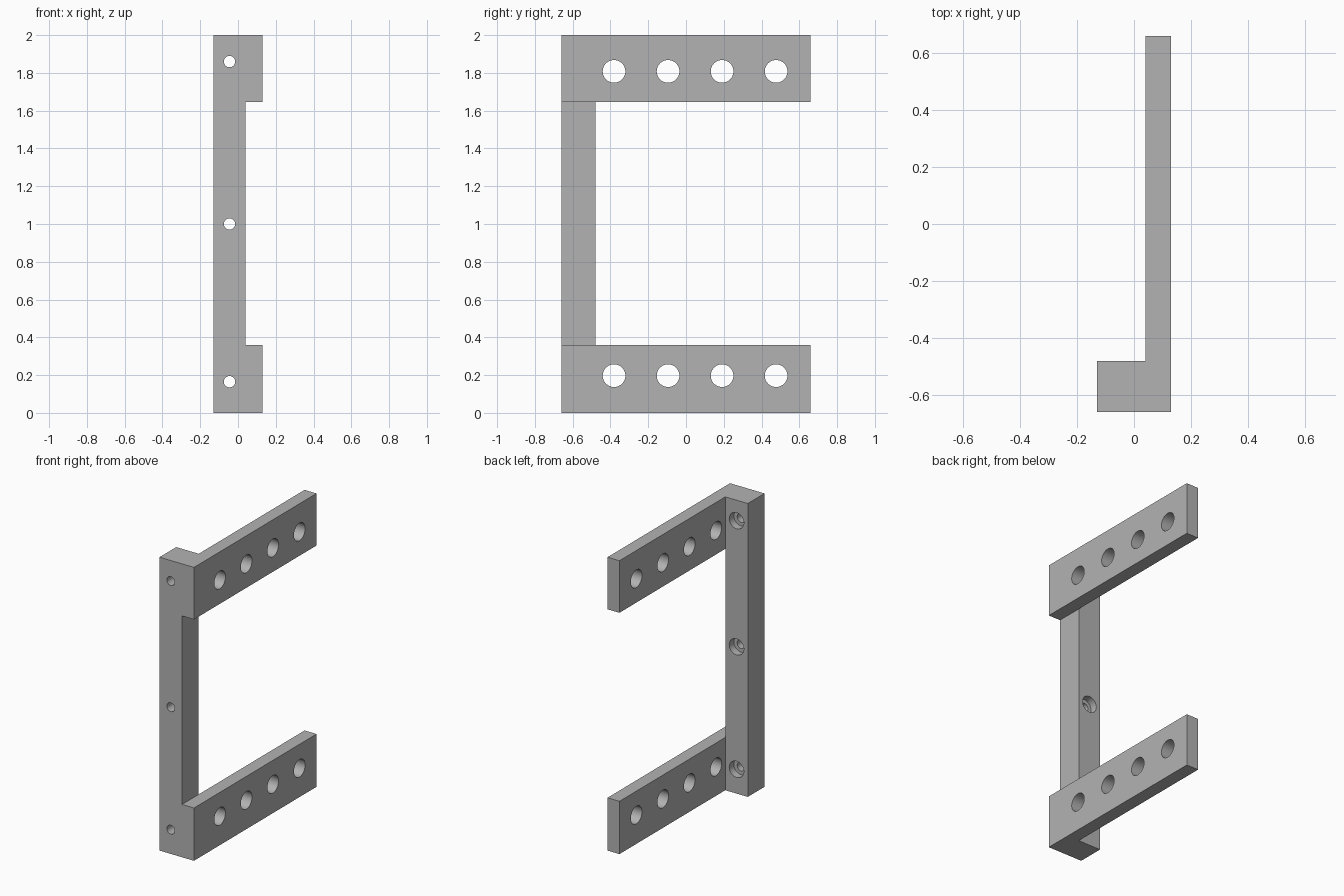
import bpy
import math
from mathutils import Vector

cube = bpy.data.objects.get("Cube")
if cube:
    bpy.data.objects.remove(cube, do_unlink=True)

# Single grey finish
grey = bpy.data.materials.new("plain grey")
grey.use_nodes = True
colour = (0.45, 0.45, 0.45, 1)
grey.diffuse_color = colour
grey.node_tree.nodes["Principled BSDF"].inputs["Base Color"].default_value = colour


def box(name, low, high):
    low, high = Vector(low), Vector(high)
    bpy.ops.mesh.primitive_cube_add(size=1, location=(low + high) / 2)
    ob = bpy.context.object
    ob.name = name
    ob.scale = high - low
    bpy.ops.object.transform_apply(location=True, rotation=False, scale=True)
    ob.data.materials.append(grey)
    return ob


def drill(name, radius, depth, location, rotation):
    bpy.ops.mesh.primitive_cylinder_add(vertices=48, radius=radius, depth=depth,
                                        location=location, rotation=rotation)
    ob = bpy.context.object
    ob.name = name
    ob.data.materials.append(grey)
    return ob


def combine(target, tool, operation):
    mod = target.modifiers.new(operation.lower(), 'BOOLEAN')
    mod.operation = operation
    mod.solver = 'EXACT'
    mod.object = tool
    bpy.context.view_layer.objects.active = target
    bpy.ops.object.modifier_apply(modifier=mod.name)
    bpy.data.objects.remove(tool, do_unlink=True)


FRONT, BACK = -0.66, 0.66
POST_BACK = -0.48
INNER, OUTER = 0.04, 0.13

# Upright post with two side arms
bracket = box("bracket", (-OUTER, FRONT, 0), (INNER, POST_BACK, 2))
for bottom, top in ((0, 0.36), (1.645, 2)):
    arm = box("arm", (INNER, FRONT, bottom), (OUTER, BACK, top))
    combine(bracket, arm, 'UNION')

# Row of four holes through each arm
for z in (0.197, 1.808):
    for i in range(4):
        hole = drill("arm_hole", 0.06, 0.16, (0.1, -0.381 + i * 0.286, z),
                     (0, math.pi / 2, 0))
        combine(bracket, hole, 'DIFFERENCE')

# Counterbored screw holes through the post, wide at the back
SINK = 0.05
for z in (0.165, 1.0, 1.86):
    turn = (math.pi / 2, 0, 0)
    screw = drill("screw_hole", 0.03, 0.4, (-0.045, -0.57, z), turn)
    combine(bracket, screw, 'DIFFERENCE')
    sink = drill("counterbore", 0.055, SINK * 2, (-0.045, POST_BACK, z), turn)
    combine(bracket, sink, 'DIFFERENCE')

# Smooth hole walls, crisp edges
bpy.ops.object.select_all(action='DESELECT')
bracket.select_set(True)
bpy.context.view_layer.objects.active = bracket
bpy.ops.object.shade_smooth_by_angle(angle=math.radians(30))
